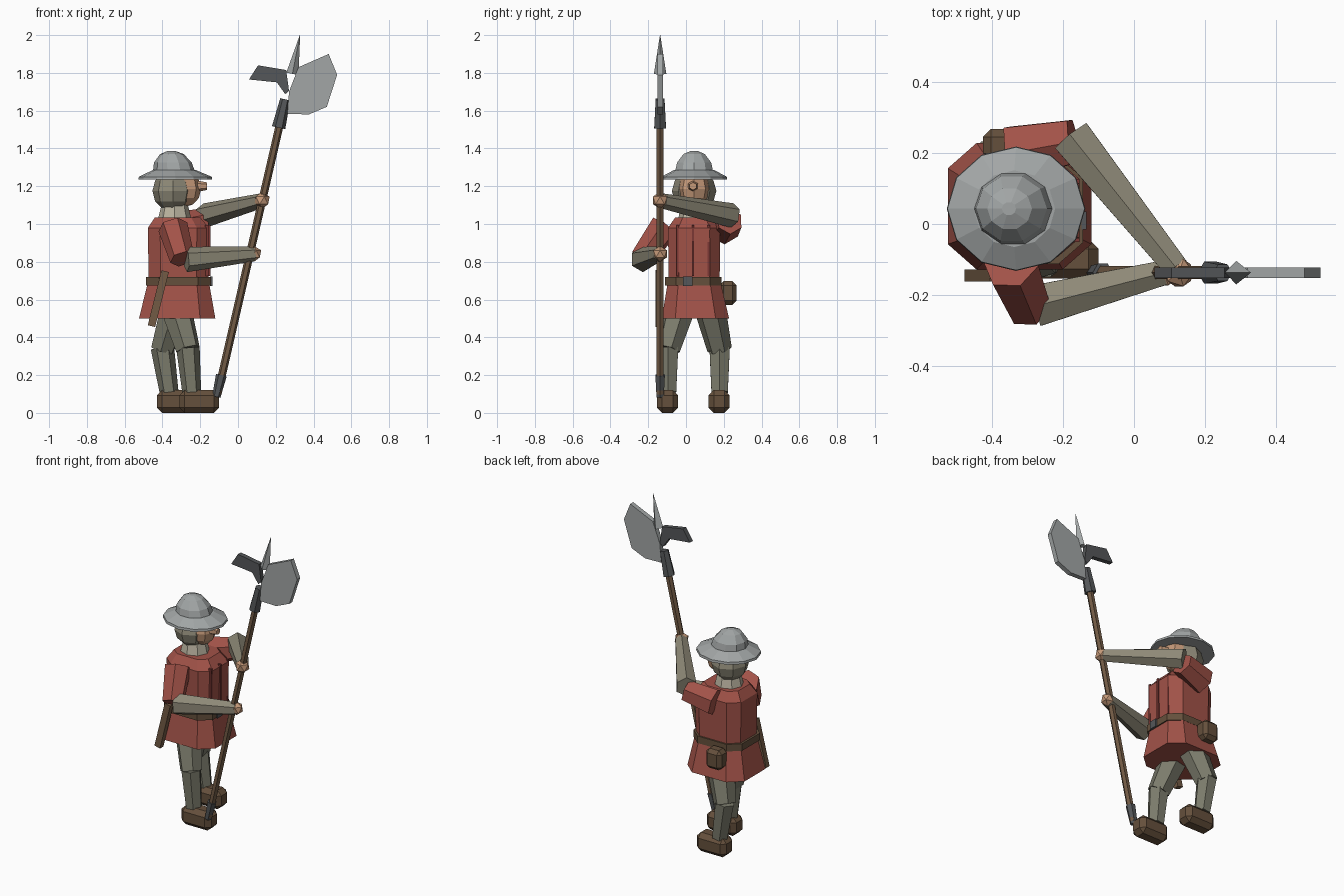
import bpy, bmesh, math
from mathutils import Vector

if "Cube" in bpy.data.objects:
    bpy.data.objects.remove(bpy.data.objects["Cube"])

PY = -0.137   # plane of the polearm
CY = 0.043    # body centre in y


def mat(name, r, g, b):
    m = bpy.data.materials.new(name)
    m.diffuse_color = (r, g, b, 1)
    m.use_nodes = True
    m.node_tree.nodes["Principled BSDF"].inputs["Base Color"].default_value = m.diffuse_color
    return m


RED = mat("red_cloth", 0.36, 0.085, 0.065)
DARKRED = mat("dark_red", 0.2, 0.04, 0.035)
OLIVE = mat("olive_cloth", 0.27, 0.25, 0.185)
HOSE = mat("hose", 0.2, 0.2, 0.15)
BEIGE = mat("collar_linen", 0.5, 0.46, 0.36)
BROWN = mat("leather", 0.13, 0.08, 0.045)
WOOD = mat("wood", 0.17, 0.105, 0.06)
SKIN = mat("skin", 0.56, 0.32, 0.19)
DARK = mat("dark_iron", 0.09, 0.095, 0.1)
STEEL = mat("steel", 0.36, 0.38, 0.38)


def finish(bm, name, m):
    bmesh.ops.recalc_face_normals(bm, faces=bm.faces)
    me = bpy.data.meshes.new(name)
    bm.to_mesh(me)
    bm.free()
    ob = bpy.data.objects.new(name, me)
    bpy.context.collection.objects.link(ob)
    me.materials.append(m)
    return ob


def loft(name, rings, m):
    """Skin a stack of equal-length point rings and cap the ends."""
    bm = bmesh.new()
    vs = [[bm.verts.new(p) for p in r] for r in rings]
    n = len(vs[0])
    for a, b in zip(vs, vs[1:]):
        for i in range(n):
            j = (i + 1) % n
            bm.faces.new((a[i], a[j], b[j], b[i]))
    bm.faces.new(vs[0])
    bm.faces.new(vs[-1])
    return finish(bm, name, m)


def octagon(cx, cy, z, hx, hy, c=0.4):
    """Rectangle with cut corners; c is the cut as a share of each half size."""
    k = 1 - c
    pts = [(1, -k), (1, k), (k, 1), (-k, 1), (-1, k), (-1, -k), (-k, -1), (k, -1)]
    return [(cx + hx * x, cy + hy * y, z) for x, y in pts]


def circle(cx, cy, z, rx, ry, n):
    return [(cx + rx * math.cos(2 * math.pi * i / n), cy + ry * math.sin(2 * math.pi * i / n), z)
            for i in range(n)]


def limb(name, a, b, ra, rb, m, n=6):
    """Tapered prism from a to b."""
    a, b = Vector(a), Vector(b)
    d = b - a
    bm = bmesh.new()
    bmesh.ops.create_cone(bm, cap_ends=True, segments=n, radius1=ra, radius2=rb, depth=d.length)
    ob = finish(bm, name, m)
    ob.rotation_mode = 'QUATERNION'
    ob.rotation_quaternion = d.to_track_quat('Z', 'Y')
    ob.location = (a + b) / 2
    return ob


def ball(name, loc, r, m, seg=0):
    bm = bmesh.new()
    if seg:
        bmesh.ops.create_uvsphere(bm, u_segments=seg, v_segments=6, radius=1)
    else:
        bmesh.ops.create_icosphere(bm, subdivisions=1, radius=1)
    ob = finish(bm, name, m)
    ob.location, ob.scale = loc, r
    return ob


def box(name, loc, size, m, bevel=0):
    bm = bmesh.new()
    bmesh.ops.create_cube(bm, size=1)
    bmesh.ops.scale(bm, vec=size, verts=bm.verts)
    if bevel:
        bmesh.ops.bevel(bm, geom=bm.edges[:], offset=bevel, segments=1, affect='EDGES')
    ob = finish(bm, name, m)
    ob.location = loc
    return ob


def plate(name, outline, t, m):
    """Flat plate in the xz plane, centred on the polearm."""
    return loft(name, [[(x, PY + s * t / 2, z) for x, z in outline] for s in (-1, 1)], m)


# Boots and legs: the leg on the -y side steps forward
for side, y, hip_y, ax, kx in (("right", -0.095, -0.03, -0.245, -0.265),
                               ("left", 0.178, 0.125, -0.365, -0.4)):
    box(side + "_boot", (ax + 0.04, y - 0.003, 0.06), (0.21, 0.112, 0.12), BROWN, 0.028)
    limb(side + "_shin", (kx, y, 0.345), (ax, y, 0.11), 0.062, 0.05, HOSE)
    limb(side + "_thigh", (-0.33, hip_y, 0.56), (kx, y, 0.335), 0.085, 0.066, HOSE)

# Tunic: flared skirt and padded torso
SX = -0.315
loft("skirt", [octagon(-0.322, 0.05, 0.5, 0.202, 0.178), octagon(SX, CY, 0.7, 0.16, 0.138)], RED)
loft("torso", [octagon(SX, CY, 0.68, 0.158, 0.135), octagon(SX, CY, 0.98, 0.162, 0.138),
               octagon(SX - 0.005, CY, 1.035, 0.12, 0.1)], RED)
for i, y in enumerate((-0.045, 0.037, 0.12)):
    box(f"chest_seam_{i}", (-0.156 if i == 1 else -0.164, y, 0.86), (0.02, 0.012, 0.27), DARKRED)
loft("belt", [octagon(SX, CY - 0.005, z, 0.172, 0.15) for z in (0.675, 0.72)], BROWN)
box("buckle", (-0.141, 0.01, 0.698), (0.014, 0.05, 0.05), DARK)
box("pouch", (-0.37, 0.222, 0.635), (0.11, 0.09, 0.125), BROWN, 0.022)
sheath = box("knife_sheath", (-0.422, -0.145, 0.605), (0.04, 0.035, 0.3), WOOD)
sheath.rotation_euler = (0, math.radians(14), 0)

# Neck, hooded head and face
loft("collar", [circle(-0.335, CY, 1.02, 0.09, 0.085, 8), circle(-0.335, CY, 1.1, 0.07, 0.07, 8)], BEIGE)
ball("hood", (-0.345, CY, 1.175), (0.108, 0.118, 0.11), OLIVE, 8)
ball("face", (-0.285, CY, 1.185), (0.09, 0.085, 0.095), SKIN, 8)
limb("nose", (-0.215, 0.037, 1.2), (-0.165, 0.037, 1.2), 0.03, 0.02, SKIN)

# Kettle helmet: brim ring levels rise into a domed crown
HX = -0.332
loft("helmet_brim", [circle(HX, CY, 1.235, 0.195, 0.175, 12), circle(HX, CY, 1.25, 0.193, 0.173, 12),
                     circle(HX - 0.005, CY, 1.285, 0.115, 0.108, 12)], STEEL)
loft("helmet_crown", [circle(x, CY, z, r, r * 0.95, 10) for x, z, r in
                      ((-0.338, 1.27, 0.113), (-0.345, 1.325, 0.1), (-0.35, 1.37, 0.063), (-0.352, 1.387, 0.02))],
     STEEL)

# Arms gripping the pole
limb("right_upper_arm", (-0.345, -0.115, 0.985), (-0.295, -0.235, 0.815), 0.08, 0.066, RED)
limb("right_forearm", (-0.275, -0.23, 0.812), (0.085, PY, 0.842), 0.067, 0.04, OLIVE)
ball("right_hand", (0.085, PY, 0.842), (0.042,) * 3, SKIN)
limb("left_upper_arm", (-0.345, 0.2, 0.975), (-0.17, 0.232, 1.015), 0.085, 0.07, RED)
limb("left_forearm", (-0.175, 0.245, 1.045), (0.12, -0.125, 1.122), 0.065, 0.04, OLIVE)
ball("left_hand", (0.127, PY, 1.125), (0.045,) * 3, SKIN)

# Pole with iron foot and socket
limb("pole", (-0.108, PY, 0.1), (0.238, PY, 1.6), 0.021, 0.021, WOOD)
limb("pole_foot", (-0.115, PY, 0.085), (-0.088, PY, 0.2), 0.022, 0.029, DARK)
limb("head_socket", (0.215, PY, 1.51), (0.25, PY, 1.66), 0.036, 0.027, DARK)

# Polearm head: axe blade, rear hook and top spike
plate("axe_blade", [(0.27, 1.7), (0.32, 1.83), (0.48, 1.9), (0.525, 1.79), (0.47, 1.62),
                    (0.375, 1.58), (0.262, 1.583)], 0.03, STEEL)
plate("rear_hook", [(0.058, 1.765), (0.106, 1.84), (0.255, 1.815), (0.27, 1.706), (0.25, 1.687),
                    (0.206, 1.75)], 0.03, DARK)
limb("top_spike", (0.288, PY, 1.795), (0.328, PY, 2.0), 0.033, 0.001, STEEL, 4)
